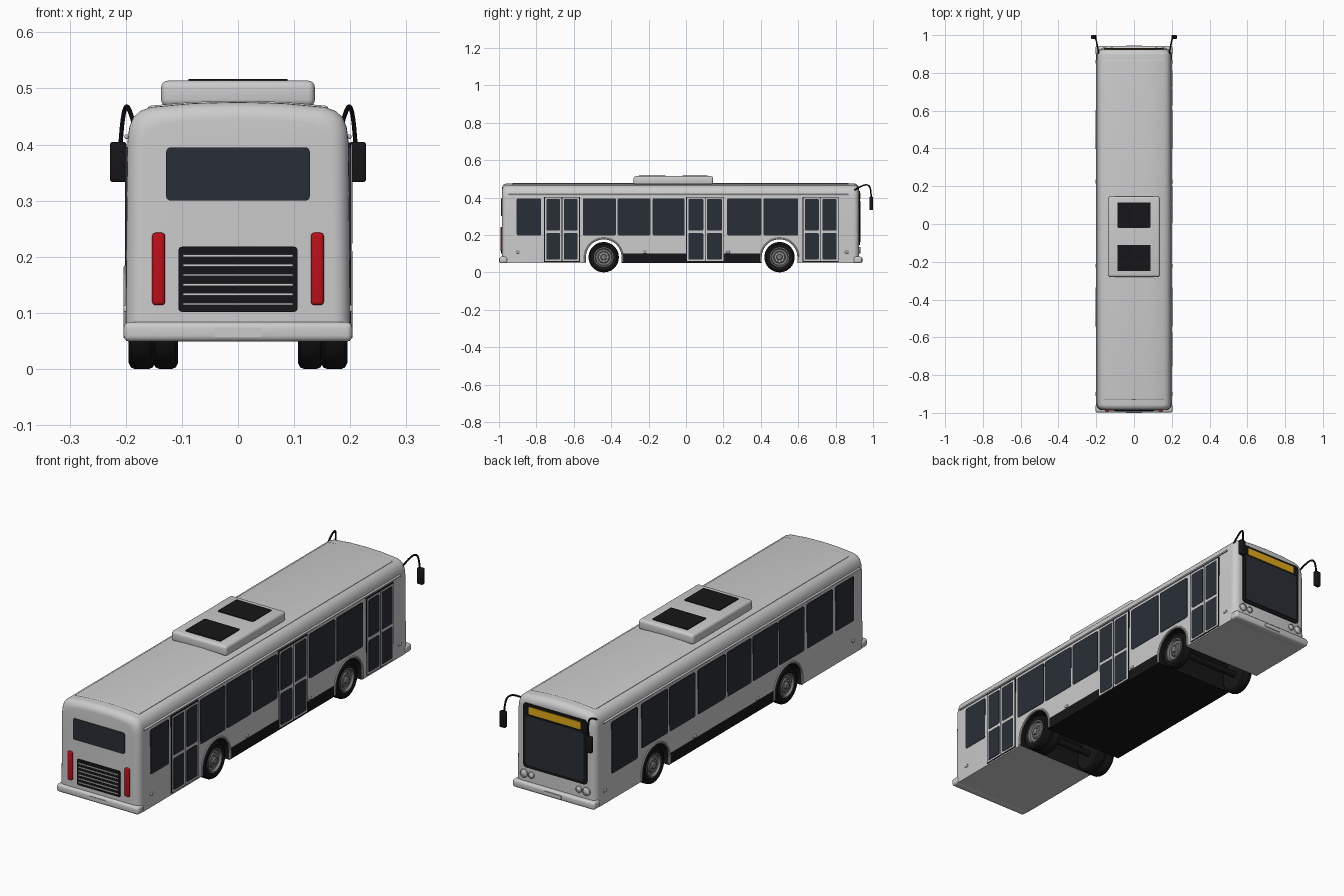
import bpy, bmesh, math
from mathutils import Vector

if "Cube" in bpy.data.objects:
    bpy.data.objects.remove(bpy.data.objects["Cube"])


def material(name, rgb):
    m = bpy.data.materials.new(name)
    m.diffuse_color = (*rgb, 1)
    m.use_nodes = True
    m.node_tree.nodes["Principled BSDF"].inputs["Base Color"].default_value = m.diffuse_color
    return m


BLACK = material("black", (0.008, 0.008, 0.009))
GLASS = material("glass", (0.022, 0.028, 0.038))
RED = material("red", (0.5, 0.005, 0.01))
AMBER = material("amber", (0.75, 0.4, 0.01))
RIM = material("rim", (0.2, 0.2, 0.2))


def finish(name, bm, mat=None):
    bmesh.ops.recalc_face_normals(bm, faces=bm.faces)
    me = bpy.data.meshes.new(name)
    bm.to_mesh(me)
    bm.free()
    ob = bpy.data.objects.new(name, me)
    bpy.context.collection.objects.link(ob)
    if mat:
        me.materials.append(mat)
    smooth(ob)
    return ob


def smooth(ob):
    bpy.ops.object.select_all(action='DESELECT')
    ob.select_set(True)
    bpy.context.view_layer.objects.active = ob
    bpy.ops.object.shade_smooth_by_angle()


def box(name, x, y, z, mat=None, bevel=0, axis=None):
    """Box from ranges; bevel every edge, or only those along one axis."""
    bm = bmesh.new()
    bmesh.ops.create_cube(bm, size=1)
    for v in bm.verts:
        v.co = Vector([(r[0] + r[1]) / 2 + c * abs(r[1] - r[0]) for c, r in zip(v.co, (x, y, z))])
    if bevel:
        edges = [e for e in bm.edges if axis is None or
                 abs((e.verts[0].co - e.verts[1].co).normalized()[axis]) > 0.9]
        bmesh.ops.bevel(bm, geom=edges, offset=bevel, segments=4, profile=0.5, affect='EDGES')
    return finish(name, bm, mat)


def skin(bm, rings, closed=True):
    n = len(rings[0])
    for a, b in zip(rings, rings[1:]):
        for i in range(n):
            bm.faces.new((a[i], a[(i + 1) % n], b[(i + 1) % n], b[i]))
    if closed:
        bm.faces.new(rings[0])
        bm.faces.new(rings[-1])


def loft(name, half, y0, y1, r):
    """Symmetric cross-section run along y with rounded ends."""
    outline = half + [(-x, z) for x, z in reversed(half) if x > 0]
    w, z0, h = half[0][0], half[0][1], half[-1][1] - half[0][1]
    arcs = [(r * (1 - math.sin(a)), r * (1 - math.cos(a))) for a in
            [i * math.pi / 12 for i in range(7)]]
    stations = [(y0 + dy, d) for d, dy in arcs] + [(y1 - dy, d) for d, dy in reversed(arcs)]
    bm = bmesh.new()
    rings = [[bm.verts.new((x * (w - d) / w, y, z0 + (z - z0) * (h - d) / h)) for x, z in outline]
             for y, d in stations]
    skin(bm, rings)
    return finish(name, bm)


def lathe(name, profile, centre, axis='X', mat=None, n=40, sign=1):
    """Closed solid of revolution from (radius, offset along axis) points."""
    bm = bmesh.new()
    rings = []
    for r, o in profile:
        ring = []
        for i in range(n):
            c, s = r * math.cos(math.tau * i / n), r * math.sin(math.tau * i / n)
            p = (o * sign, c, s) if axis == 'X' else (c, o * sign, s)
            ring.append(bm.verts.new(Vector(centre) + Vector(p)))
        rings.append(ring)
    skin(bm, rings)
    return finish(name, bm, mat)


def tube(name, pts, radius, mat=None, kind='POLY'):
    cu = bpy.data.curves.new(name, 'CURVE')
    cu.dimensions = '3D'
    cu.bevel_depth, cu.bevel_resolution, cu.use_fill_caps = radius, 3, True
    sp = cu.splines.new(kind)
    sp.points.add(len(pts) - 1)
    for p, co in zip(sp.points, pts):
        p.co = (*co, 1)
    if kind == 'NURBS':
        sp.order_u, sp.use_endpoint_u, sp.resolution_u = 3, True, 6
    ob = bpy.data.objects.new(name, cu)
    bpy.context.collection.objects.link(ob)
    if mat:
        cu.materials.append(mat)
    bpy.ops.object.select_all(action='DESELECT')
    ob.select_set(True)
    bpy.context.view_layer.objects.active = ob
    bpy.ops.object.convert(target='MESH')
    smooth(bpy.context.object)


def side(s, a, b):
    return sorted((s * a, s * b))


AXLES = {"rear": -0.44, "front": 0.50}
WZ, ARCH = 0.081, 0.099

# body shell with wheel tunnels cut through
body = loft("body", [(0.200, 0.05), (0.200, 0.1), (0.1985, 0.3), (0.197, 0.405), (0.194, 0.43),
                     (0.187, 0.448), (0.174, 0.46), (0.155, 0.467), (0.08, 0.474), (0, 0.476)],
            -0.985, 0.925, 0.03)
for y in AXLES.values():
    cutter = lathe("arch_cutter", [(ARCH, -0.3), (ARCH, 0.3)], (0, y, WZ), n=48)
    cutter.hide_render = True
    mod = body.modifiers.new("arch", 'BOOLEAN')
    mod.operation, mod.solver, mod.object = 'DIFFERENCE', 'EXACT', cutter
    bpy.context.view_layer.objects.active = body
    bpy.ops.object.modifier_apply(modifier=mod.name)
    bpy.data.objects.remove(cutter)
body.data.materials.clear()
body.data.materials.append(material("body_grey", (0.6, 0.6, 0.6)))
body.data.materials.append(BLACK)
for p in body.data.polygons:
    near = [min(math.hypot(body.data.vertices[v].co.y - y, body.data.vertices[v].co.z - WZ)
                for y in AXLES.values()) < ARCH + 0.002 for v in p.vertices]
    p.material_index = int(all(near))
smooth(body)

# roof panel and air-conditioning unit
loft("roof_panel", [(0.16, 0.45), (0.16, 0.467), (0.155, 0.4695), (0.08, 0.476), (0, 0.478)],
     -0.93, 0.87, 0.006)
box("roof_unit", (-0.137, 0.137), (-0.28, 0.145), (0.468, 0.514), bevel=0.012)
for y0, y1 in ((-0.25, -0.11), (-0.02, 0.115)):
    box("roof_vent", (-0.088, 0.088), (y0, y1), (0.51, 0.517), BLACK, 0.006, 2)

# side windows, doors, gutters and marker lamps
BAYS = [(-0.905, -0.775), (-0.755, -0.572), (-0.552, -0.375), (-0.365, -0.19), (-0.178, -0.008),
        (0.005, 0.2), (0.22, 0.403), (0.415, 0.6), (0.628, 0.812)]
for s in (1, -1):
    for i, (a, b) in enumerate(BAYS):
        if s > 0 and i in (1, 5, 8):
            box("door_seal", (0.19, 0.2015), (a - 0.004, b + 0.004), (0.056, 0.404), BLACK)
            m = (a + b) / 2
            for u, v in ((a, m - 0.002), (m + 0.002, b)):
                box("door_leaf", (0.19, 0.203), (u, v), (0.06, 0.4))
                for z0, z1 in ((0.068, 0.21), (0.224, 0.392)):
                    box("door_glass", (0.195, 0.2045), (u + 0.008, v - 0.008), (z0, z1),
                        GLASS, 0.006, 0)
        else:
            low = 0.165 if s < 0 and i == 8 else 0.197
            box("side_window", side(s, 0.19, 0.201), (a, b), (low, 0.396), GLASS, 0.008, 0)
    box("rain_gutter", side(s, 0.19, 0.202), (-0.95, 0.87), (0.41, 0.418), bevel=0.003)
    for y in (-0.9, -0.22, 0.225, 0.86):
        box("side_marker", side(s, 0.195, 0.204), (y - 0.01, y + 0.01), (0.102, 0.114), bevel=0.003)

    # wheels: dual at the rear, single at the front
    for end, y in AXLES.items():
        offsets = (0.151, 0.107) if end == "rear" else (0.148,)
        for x in offsets:
            w = 0.044
            lathe(end + "_tyre", [(0.05, 0.004), (0.07, 0), (0.078, 0.004), (0.081, 0.011),
                                  (0.081, w - 0.011), (0.078, w - 0.004), (0.07, w),
                                  (0.052, w - 0.003), (0.05, 0.03)],
                  (s * x, y, WZ), mat=BLACK, sign=s)
        c = (s * offsets[0], y, WZ)
        lathe(end + "_rim", [(0.052, 0.01), (0.052, 0.043), (0.047, 0.044), (0.043, 0.034),
                             (0.032, 0.032), (0.028, 0.038), (0.016, 0.039), (0.014, 0.046),
                             (0.008, 0.048)], c, mat=RIM, sign=s)
        for k in range(8):
            t = math.tau * k / 8
            lathe("wheel_nut", [(0.003, 0.035), (0.003, 0.042)],
                  (c[0], y + 0.022 * math.cos(t), WZ + 0.022 * math.sin(t)), n=6, sign=s)
        arc = [(s * 0.199, y + 0.1 * math.cos(math.pi * k / 24), WZ + 0.1 * math.sin(math.pi * k / 24))
               for k in range(25)]
        tube("arch_lip", [(s * 0.199, y + 0.1, 0.055)] + arc + [(s * 0.199, y - 0.1, 0.055)], 0.005)

    # mirrors
    tube("mirror_arm", [(s * x, y, z) for x, y, z in
                        ((0.185, 0.895, 0.435), (0.192, 0.93, 0.46), (0.2, 0.975, 0.472),
                         (0.207, 0.99, 0.44), (0.21, 0.99, 0.39))], 0.004, BLACK, 'NURBS')
    box("mirror", side(s, 0.199, 0.228), (0.98, 1.0), (0.333, 0.405), BLACK, 0.005)

    # lamps
    box("tail_lamp", side(s, 0.13, 0.153), (-0.993, -0.975), (0.114, 0.243), RED, 0.006)
    for x, r in ((0.155, 0.018), (0.118, 0.014)):
        lathe("headlamp", [(r, -0.02), (r, 0.006), (r * 0.85, 0.008), (r * 0.8, 0.005),
                           (r * 0.5, 0.008), (r * 0.1, 0.009)], (s * x, 0.925, 0.118), 'Y', n=24)

# axles
for end, y in AXLES.items():
    lathe(end + "_axle", [(0.014, -0.16), (0.014, 0.16)], (0, y, WZ), mat=BLACK, n=16)

# rear face: window, engine grille, bumper, plate
box("rear_window", (-0.128, 0.128), (-0.988, -0.97), (0.3, 0.395), GLASS, 0.008, 1)
box("grille", (-0.106, 0.106), (-0.989, -0.97), (0.102, 0.218), BLACK, 0.006, 1)
for i in range(6):
    z = 0.116 + i * 0.0172
    box("grille_slat", (-0.098, 0.098), (-0.992, -0.98), (z - 0.002, z + 0.002))
box("rear_bumper", (-0.204, 0.204), (-0.998, -0.955), (0.049, 0.084), bevel=0.011)
box("rear_plate", (-0.042, 0.042), (-1.0, -0.98), (0.057, 0.074), bevel=0.003, axis=1)

# front face: windscreen, destination sign, bumper, plate
box("windscreen_frame", (-0.158, 0.158), (0.9, 0.929), (0.147, 0.436), BLACK, 0.015, 1)
box("windscreen", (-0.143, 0.143), (0.9, 0.932), (0.162, 0.382), GLASS, 0.01, 1)
box("destination_sign", (-0.128, 0.128), (0.9, 0.932), (0.391, 0.424), AMBER, 0.003, 1)
box("front_bumper", (-0.204, 0.204), (0.895, 0.942), (0.049, 0.084), bevel=0.011)
box("front_plate", (-0.042, 0.042), (0.92, 0.945), (0.057, 0.074), bevel=0.003, axis=1)
